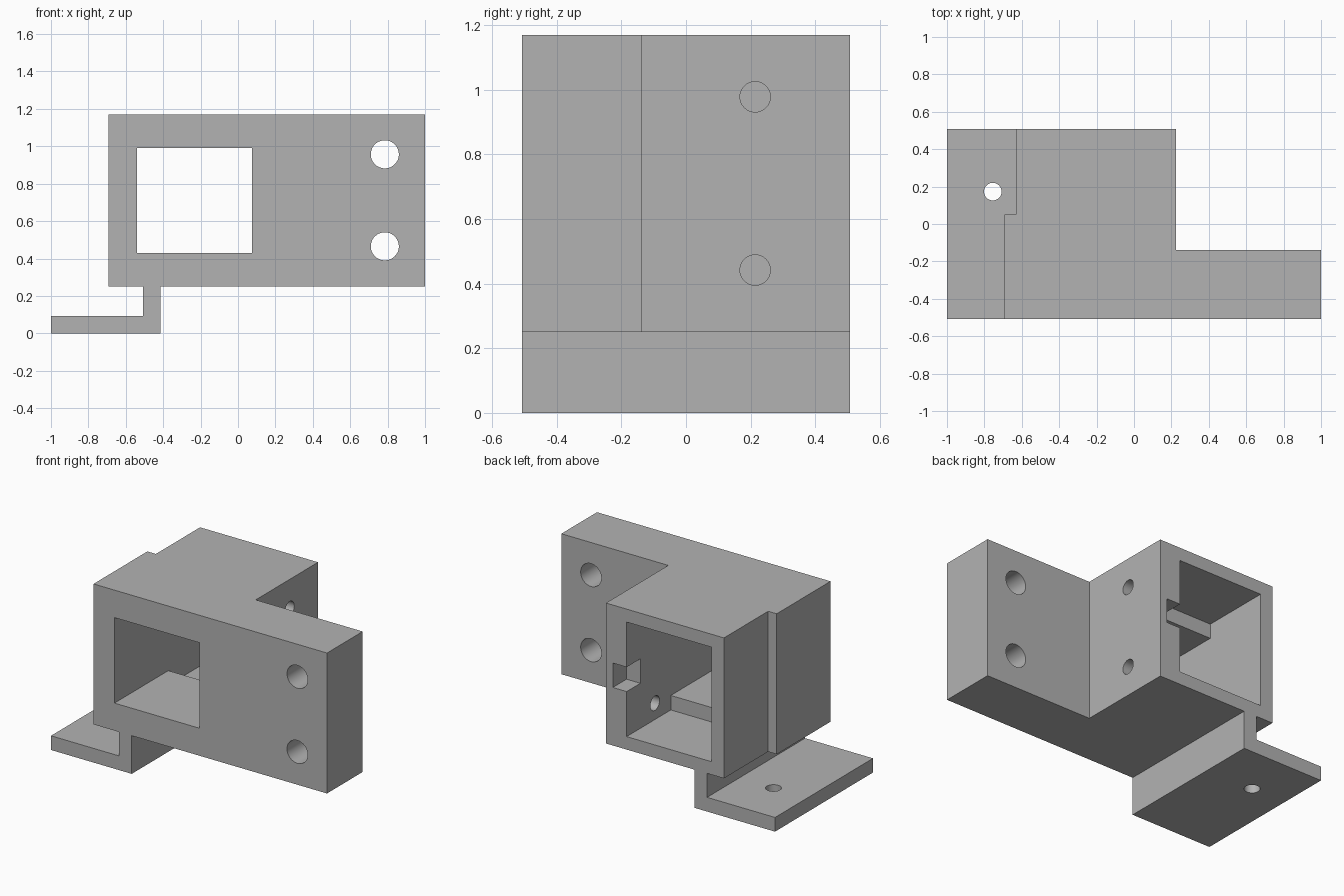
import bpy
import bmesh
from math import radians
from mathutils import Matrix, Vector

default = bpy.data.objects.get("Cube")
if default:
    bpy.data.objects.remove(default, do_unlink=True)

grey = bpy.data.materials.new("plain_grey")
grey.use_nodes = True
grey.diffuse_color = (0.45, 0.45, 0.45, 1)
grey.node_tree.nodes["Principled BSDF"].inputs["Base Color"].default_value = grey.diffuse_color

FRONT, BACK = -0.507, 0.507   # overall depth
BOTTOM, TOP = 0.25, 1.17      # height of the body
STEP = 0.05                   # depth at which the wall and cavity step
OVER = 0.05                   # how far cutters overshoot


def finish(name, bm):
    bmesh.ops.recalc_face_normals(bm, faces=bm.faces[:])
    mesh = bpy.data.meshes.new(name)
    bm.to_mesh(mesh)
    bm.free()
    mesh.materials.append(grey)
    obj = bpy.data.objects.new(name, mesh)
    bpy.context.collection.objects.link(obj)
    return obj


def extrude(name, points, offset):
    """Solid made by sweeping a flat outline along an offset."""
    bm = bmesh.new()
    face = bm.faces.new([bm.verts.new(p) for p in points])
    swept = bmesh.ops.extrude_face_region(bm, geom=[face])["geom"]
    moved = [v for v in swept if isinstance(v, bmesh.types.BMVert)]
    bmesh.ops.translate(bm, verts=moved, vec=offset)
    return finish(name, bm)


def box(name, x, y, z):
    outline = [(x[0], y[0], z[0]), (x[1], y[0], z[0]), (x[1], y[1], z[0]), (x[0], y[1], z[0])]
    return extrude(name, outline, (0, 0, z[1] - z[0]))


def rod(name, center, axis, radius, length):
    bm = bmesh.new()
    turn = Vector((0, 0, 1)).rotation_difference(Vector(axis)).to_matrix().to_4x4()
    bmesh.ops.create_cone(bm, cap_ends=True, segments=48, radius1=radius, radius2=radius,
                          depth=length, matrix=Matrix.Translation(center) @ turn)
    return finish(name, bm)


def cut(target, cutters):
    bpy.context.view_layer.objects.active = target
    for cutter in cutters:
        cutter.hide_render = True
        mod = target.modifiers.new("cut", "BOOLEAN")
        mod.operation = "DIFFERENCE"
        mod.solver = "EXACT"
        mod.object = cutter
        bpy.ops.object.modifier_apply(modifier=mod.name)
        bpy.data.objects.remove(cutter, do_unlink=True)


# Housing and side flange share one outline, seen from the top
outline = [(-0.692, FRONT), (1, FRONT), (1, -0.138), (0.225, -0.138),
           (0.225, BACK), (-0.63, BACK), (-0.63, STEP), (-0.692, STEP)]
body = extrude("housing_with_flange", [(x, y, BOTTOM) for x, y in outline], (0, 0, TOP - BOTTOM))

# Window, taller rear cavity and the notch in its side wall
cavity_x = (-0.54, 0.075)
cutters = [
    box("window_cutter", cavity_x, (FRONT - OVER, STEP + OVER), (0.43, 0.99)),
    box("cavity_cutter", cavity_x, (STEP, BACK + OVER), (0.335, 1.085)),
    box("notch_cutter", (0, 0.175), (0.365, BACK + OVER), (0.63, 0.79)),
]
# Flange bolt holes and smaller side screw holes
for z in (0.465, 0.957):
    cutters.append(rod("bolt_hole_cutter", (0.785, -0.32, z), (0, 1, 0), 0.075, 0.6))
for z in (0.442, 0.978):
    cutters.append(rod("screw_hole_cutter", (0.15, 0.214, z), (1, 0, 0), 0.047, 0.3))
cut(body, cutters)

# Stepped mounting foot under the housing
profile = [(-1, 0), (-0.415, 0), (-0.415, BOTTOM), (-0.508, BOTTOM), (-0.508, 0.093), (-1, 0.093)]
foot = extrude("mounting_foot", [(x, FRONT, z) for x, z in profile], (0, BACK - FRONT, 0))
cut(foot, [rod("foot_hole_cutter", (-0.755, 0.173, 0.05), (0, 0, 1), 0.047, 0.3)])

# Smooth hole walls, sharp edges elsewhere
for part in (body, foot):
    bpy.ops.object.select_all(action="DESELECT")
    part.select_set(True)
    bpy.context.view_layer.objects.active = part
    bpy.ops.object.shade_smooth_by_angle(angle=radians(30))
